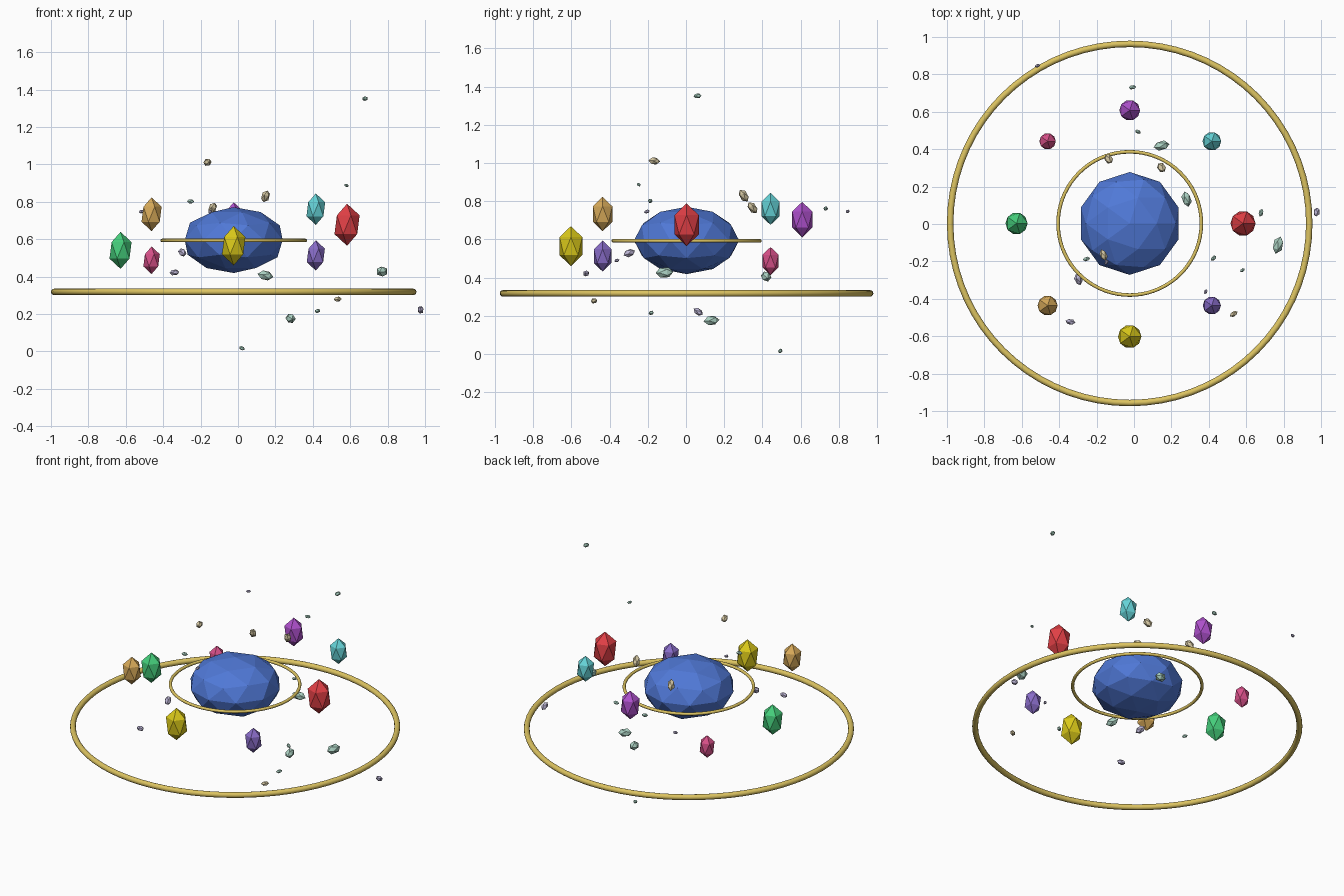
import bpy, math
from mathutils import Vector

CX, CY = -0.023, 0.003   # axis of the rings and core
mats = {}


def paint(ob, color):
    if color not in mats:
        m = bpy.data.materials.new("color_%d" % len(mats))
        m.diffuse_color = (*color, 1)
        mats[color] = m
    ob.data.materials.append(mats[color])


def crystal(name, loc, width, height, color, axis=(0, 0, 1), subdiv=1):
    """Flat-faced icosphere stretched along an axis (width, height are half sizes)."""
    bpy.ops.mesh.primitive_ico_sphere_add(subdivisions=subdiv, radius=1, location=loc)
    ob = bpy.context.object
    ob.name = name
    ob.scale = (width, width, height)
    if axis != (0, 0, 1):
        ob.rotation_euler = Vector(axis).to_track_quat('Z', 'Y').to_euler()
    paint(ob, color)
    return ob


def ring(name, z, major, minor):
    bpy.ops.mesh.primitive_torus_add(location=(CX, CY, z), major_radius=major,
                                     minor_radius=minor, major_segments=72, minor_segments=12)
    ob = bpy.context.object
    ob.name = name
    bpy.ops.object.shade_smooth_by_angle(angle=math.radians(40))
    paint(ob, (0.72, 0.55, 0.12))


# Central gem and its two gold rings
crystal("core_gem", (CX, CY, 0.595), 0.275, 0.176, (0.08, 0.19, 0.68), subdiv=2)
ring("inner_ring", 0.593, 0.383, 0.0095)
ring("outer_ring", 0.318, 0.960, 0.0172)

# Eight coloured gems orbiting the core: name, angle, distance, z, radius, colour
gems = [
    ("red", 0, 0.606, 0.677, 0.075, (0.75, 0.05, 0.06)),
    ("cyan", 45, 0.621, 0.760, 0.056, (0.13, 0.65, 0.68)),
    ("purple", 90, 0.605, 0.704, 0.062, (0.42, 0.08, 0.60)),
    ("pink", 135, 0.621, 0.487, 0.049, (0.68, 0.08, 0.25)),
    ("green", 180, 0.605, 0.540, 0.066, (0.06, 0.62, 0.20)),
    ("amber", 225, 0.621, 0.733, 0.060, (0.68, 0.40, 0.10)),
    ("yellow", 270, 0.605, 0.565, 0.070, (0.70, 0.58, 0.01)),
    ("violet", 315, 0.621, 0.513, 0.054, (0.25, 0.15, 0.58)),
]
for name, ang, dist, z, r, color in gems:
    a = math.radians(ang)
    crystal(name + "_gem", (CX + dist * math.cos(a), CY + dist * math.sin(a), z),
            r, r * 1.5, color)

# Small floating shards: position, half length, long axis, tint
MINT, SAND, LILAC = (0.42, 0.66, 0.56), (0.66, 0.57, 0.36), (0.50, 0.46, 0.66)
shards = [
    ((-0.516, 0.846, 0.747), 0.016, (1, .3, .1), LILAC),
    ((-0.008, 0.731, 0.762), 0.020, (1, .1, .1), MINT),
    ((0.021, 0.493, 0.017), 0.018, (1, -.5, -.5), MINT),
    ((0.147, 0.419, 0.406), 0.044, (1, .2, -.2), MINT),
    ((-0.136, 0.348, 0.766), 0.037, (.4, -.7, .9), SAND),
    ((0.147, 0.302, 0.829), 0.038, (.3, -.6, .9), SAND),
    ((0.281, 0.133, 0.176), 0.043, (-.25, 1, .1), MINT),
    ((0.679, 0.060, 1.351), 0.022, (.3, 1, .05), MINT),
    ((0.976, 0.064, 0.222), 0.029, (.1, 1, -.7), LILAC),
    ((0.770, -0.113, 0.427), 0.048, (.3, 1, .05), MINT),
    ((0.580, -0.247, 0.887), 0.015, (1, .6, -.3), MINT),
    ((0.425, -0.182, 0.216), 0.019, (1, .8, .3), MINT),
    ((0.383, -0.362, 0.490), 0.015, (.5, 1, .3), LILAC),
    ((0.533, -0.481, 0.279), 0.024, (1, .6, .1), SAND),
    ((-0.254, -0.187, 0.802), 0.020, (1, .2, -.05), MINT),
    ((-0.163, -0.166, 1.011), 0.033, (-.4, 1, -.1), SAND),
    ((-0.298, -0.297, 0.529), 0.034, (-.4, 1, .4), LILAC),
    ((-0.340, -0.523, 0.422), 0.027, (1, -.2, .1), LILAC),
    ((-0.148, -0.205, 0.746), 0.016, (.3, 1, .4), LILAC),
]
for i, (loc, half, axis, color) in enumerate(shards):
    crystal("shard_%02d" % (i + 1), loc, half * 0.62, half, color, axis)
